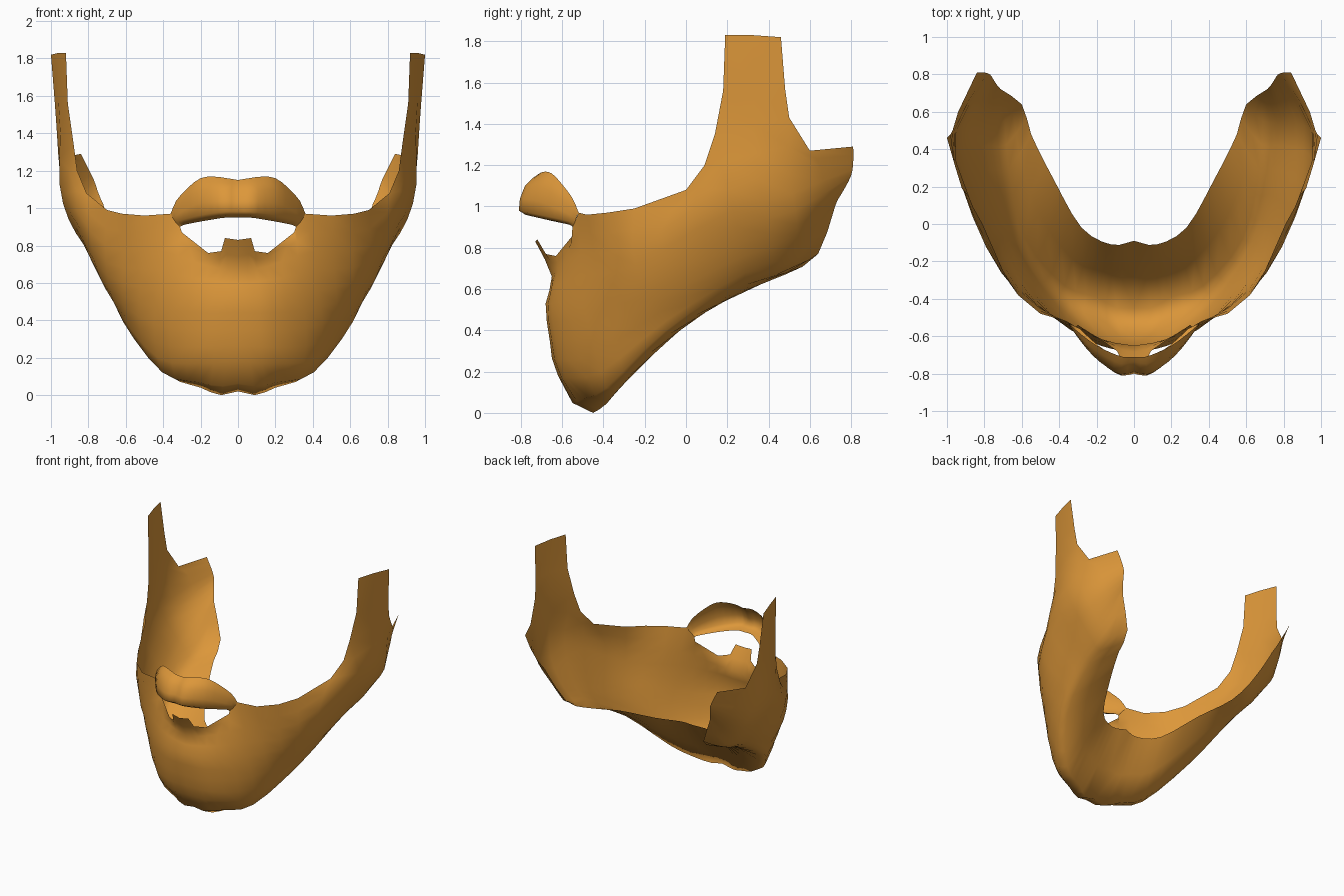
import bpy
import bmesh
from mathutils import Vector

default_cube = bpy.data.objects.get("Cube")
if default_cube:
    bpy.data.objects.remove(default_cube, do_unlink=True)

# One warm hair colour for every part
hair = bpy.data.materials.new("golden_brown")
hair.use_nodes = True
hair.diffuse_color = (0.72, 0.31, 0.042, 1)
hair.node_tree.nodes["Principled BSDF"].inputs["Base Color"].default_value = hair.diffuse_color


def points(*values):
    """Group a flat run of hundredths into points."""
    return [Vector(values[i:i + 3]) / 100 for i in range(0, len(values), 3)]


def tangent(knots, path, i):
    """Slope of the path at one knot."""
    before, after = max(i - 1, 0), min(i + 1, len(path) - 1)
    return (path[after] - path[before]) / (knots[after] - knots[before])


def rail(knots, path):
    """Sample a smooth curve through the path at every whole column."""
    result = []
    for column in range(knots[-1] + 1):
        i = max(k for k in range(len(knots) - 1) if knots[k] <= column)
        span = knots[i + 1] - knots[i]
        t = (column - knots[i]) / span
        ease = t * t * (3 - 2 * t)
        point = path[i].lerp(path[i + 1], ease)
        point += tangent(knots, path, i) * span * t * (1 - t) ** 2
        point -= tangent(knots, path, i + 1) * span * t * t * (1 - t)
        if column == 0:
            point.x = 0
        result.append(point)
    return result


def refine(line):
    """Insert a smooth in-between item after each point of a line."""
    result = []
    for i in range(len(line) - 1):
        a, b = line[i], line[i + 1]
        before = line[i - 1] if i else a * 2 - b
        after = line[i + 2] if i + 2 < len(line) else b * 2 - a
        result += [a, (a + b) * 9 / 16 - (before + after) / 16]
    return result + [line[-1]]


def refine_rows(rows):
    """Add smooth rows between the given rows."""
    columns = [refine(list(column)) for column in zip(*rows)]
    return [list(row) for row in zip(*columns)]


def add_sheet(bm, rows):
    """Join rows of points, listed from top to bottom, with quads."""
    grid = [[bm.verts.new(p) for p in row] for row in rows]
    for upper, lower in zip(grid, grid[1:]):
        for i in range(len(upper) - 1):
            bm.faces.new((upper[i], lower[i], lower[i + 1], upper[i + 1]))


def mirrored_object(name, sheets):
    """Make a smooth half shell and mirror it across the middle."""
    bm = bmesh.new()
    for rows in sheets:
        add_sheet(bm, rows)
    bmesh.ops.remove_doubles(bm, verts=bm.verts[:], dist=0.0005)
    for face in bm.faces:
        face.smooth = True
    mesh = bpy.data.meshes.new(name)
    bm.to_mesh(mesh)
    bm.free()
    mesh.materials.append(hair)
    obj = bpy.data.objects.new(name, mesh)
    bpy.context.collection.objects.link(obj)
    mirror = obj.modifiers.new("mirror", "MIRROR")
    mirror.use_clip = True


# Beard: upper outline from the lip tuft, past the mouth corner, to the ear
upper_edge = points(0, -73, 83, 7, -72, 84, 9, -68, 77, 16, -63, 76, 30, -54, 87,
                    31, -55, 90, 36, -52, 97, 50, -48, 96, 62, -38, 97, 70, -25, 99,
                    81, 0, 108, 86, 9, 120, 88, 14, 135, 95, 33, 140, 97, 50, 143,
                    94, 60, 127, 84, 81, 129)

# Beard: smooth rails running from the middle of the chin to the ear
stations = (0, 3, 6, 9, 12, 14, 16)
lip_rail = points(0, -65, 66, 16, -62, 69, 41, -51, 77, 71, -26, 80,
                  92, 20, 108, 95, 50, 116, 80, 81, 121)
cheek_rail = points(0, -68, 53, 18, -65, 53, 43, -50, 56, 70, -22, 64,
                    87, 25, 90, 91, 53, 98, 77, 80, 115)
jaw_rail = points(0, -66, 35, 19, -63, 35, 45, -46, 38, 68, -15, 54,
                  80, 28, 76, 83, 54, 86, 75, 77, 109)
chin_rail = points(0, -62, 18, 20, -58, 17, 43, -41, 20, 64, -9, 45,
                   74, 29, 68, 77, 54, 79, 73, 74, 104)
neck_rail = points(0, -9, 46, 12, -11, 45, 28, -2, 47, 43, 24, 59,
                   55, 48, 67, 60, 64, 77, 72, 72, 100)

# Underside of the chin, with a shallow dimple in the middle
base_stations = (0, 1) + stations[1:]
base_rail = points(0, -45, 2, 9, -45, 0, 20, -39, 4, 37, -33, 11, 58, -8, 38,
                   67, 29, 62, 69, 55, 72, 72, 73, 102)

beard_rows = [upper_edge]
beard_rows += [rail(stations, path) for path in (lip_rail, cheek_rail, jaw_rail, chin_rail)]
beard_rows += [rail(base_stations, base_rail), rail(stations, neck_rail)]

# Sideburn: a strip rising from the upper outline in front of the ear
sideburn_rows = [points(92, 19, 183, 96, 32, 183, 100, 46, 182),
                 points(91, 18, 156, 96, 33, 157, 98, 48, 157),
                 upper_edge[12:15]]
mirrored_object("beard_with_sideburns", [refine_rows(beard_rows), sideburn_rows])

# Moustache: a bulging band whose lower lip rolls inward
stations = (0, 1, 3, 5, 6)
top_rail = points(0, -71, 115, 6, -71, 116, 20, -65, 116, 33, -55, 104, 36, -52, 97)
bulge_rail = points(0, -76, 110, 7, -78, 110, 22, -69, 109, 34, -55, 99, 35, -53, 95)
front_rail = points(0, -80, 98, 7, -81, 98, 21, -71, 96, 32, -57, 93, 33, -54, 92)
under_rail = points(0, -73, 95, 6, -73, 95, 19, -65, 93, 29, -56, 91, 31, -55, 90)
moustache_rows = [rail(stations, path)
                  for path in (top_rail, bulge_rail, front_rail, under_rail)]
moustache_rows = [refine(row) for row in refine_rows(moustache_rows)]
mirrored_object("moustache", [moustache_rows])
